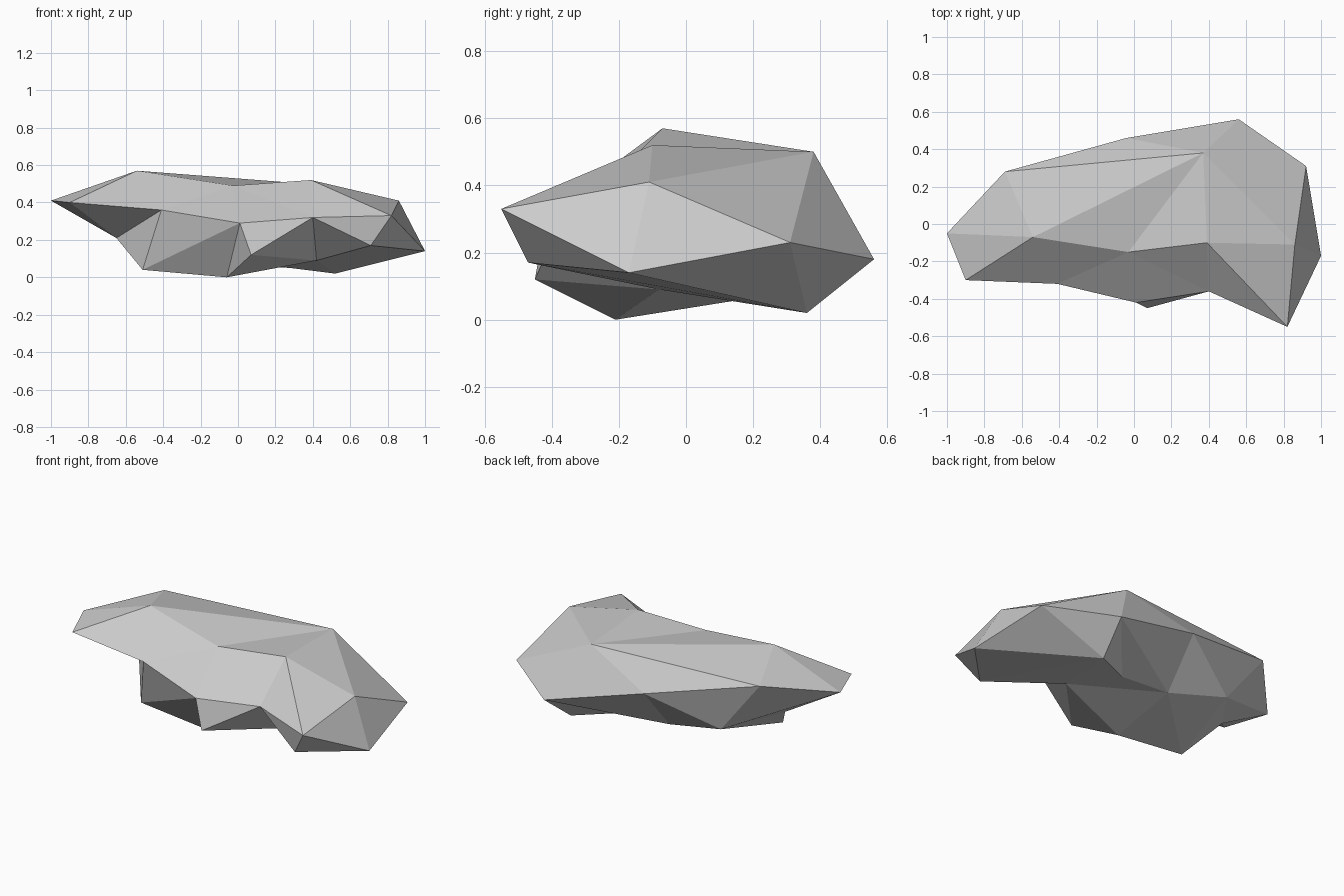
import bpy
import bmesh

cube = bpy.data.objects.get("Cube")
if cube:
    bpy.data.objects.remove(cube, do_unlink=True)

# Plain matte stone
stone = bpy.data.materials.new("grey stone")
stone.use_nodes = True
GREY = (0.6, 0.6, 0.6, 1)
stone.diffuse_color = GREY
shader = stone.node_tree.nodes["Principled BSDF"]
shader.inputs["Base Color"].default_value = GREY
shader.inputs["Roughness"].default_value = 0.9

# Outer rim, walked round the boulder
rim = dict(
    A=(-1, -.05, .41), B=(-.69, .28, .49), L=(-.04, .46, .34),
    K=(.56, .56, .18), J=(.92, .31, .23), I=(1, -.17, .14),
    H=(.82, -.55, .33), Q=(.4, -.36, .32), O=(.01, -.42, .29),
    N=(-.41, -.32, .36), M=(-.9, -.3, .4))

# Corners of the flat crown
crown = dict(
    C=(-.54, -.07, .57), D=(-.03, -.15, .49), E=(.39, -.1, .52),
    F=(.37, .38, .5), G=(.86, -.11, .41))

# Corners of the undercut belly
belly = dict(
    P=(.07, -.45, .12), R=(.71, -.47, .17), S=(.42, -.08, .09),
    T=(.52, .36, .02), U=(.28, .23, .05), V=(-.06, -.21, 0),
    W=(-.51, -.2, .04), X=(-.65, -.02, .21), Y=(-.43, .28, .16),
    Z=(-.05, .23, .07))

# Each fan is a hub corner followed by the corners around it
crown_fans = ["CABFDNMA", "FBLKJGED", "GJIHE", "DEQON", "EHQ"]
belly_fans = ["YABLZWXA", "TKJIRSUK", "ZLKUSVW", "QHRSPO",
              "RIH", "OPVWN", "XWNMA", "SPV"]


def build_fans(bm, corners, fans):
    """Fill each fan with flat triangular facets."""
    for hub, *ring in fans:
        for left, right in zip(ring, ring[1:]):
            bm.faces.new([corners[name] for name in (hub, left, right)])


bm = bmesh.new()
corners = {name: bm.verts.new(point)
           for part in (rim, crown, belly) for name, point in part.items()}
build_fans(bm, corners, crown_fans)
build_fans(bm, corners, belly_fans)
bmesh.ops.recalc_face_normals(bm, faces=bm.faces)

mesh = bpy.data.meshes.new("boulder")
bm.to_mesh(mesh)
bm.free()
mesh.materials.append(stone)
boulder = bpy.data.objects.new("boulder", mesh)
bpy.context.collection.objects.link(boulder)
